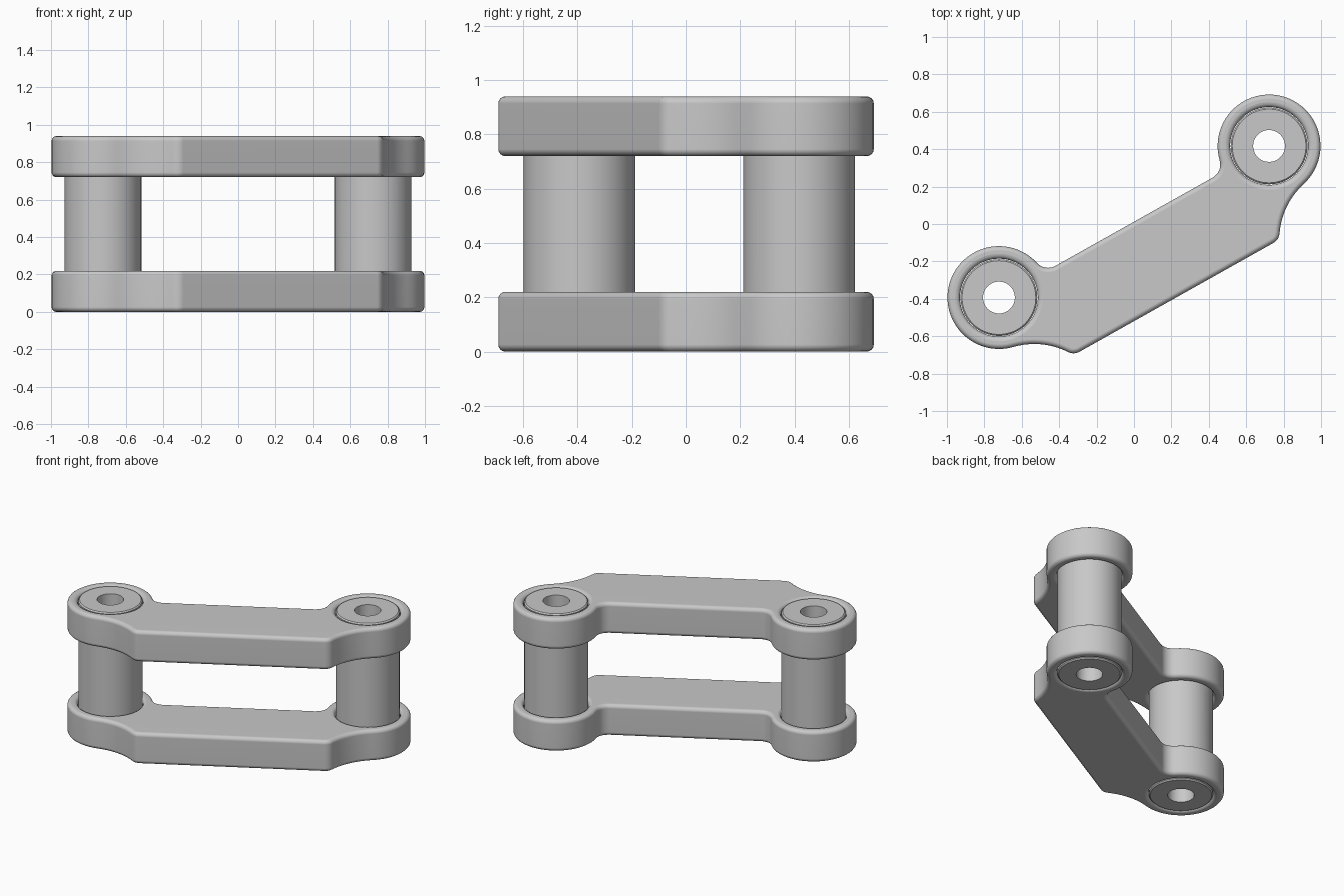
import bpy, bmesh
from math import cos, sin, radians, pi
from mathutils import Matrix, Vector

if "Cube" in bpy.data.objects:
    bpy.data.objects.remove(bpy.data.objects["Cube"])

HEIGHT, THICK = 0.94, 0.22
HALF = 0.828                 # half the pin spacing
PIN_R, BORE_R, EYE_R = 0.205, 0.085, 0.275
TILT = radians(29.3)
LINK = Matrix.Translation((0, 0.012, 0)) @ Matrix.Rotation(TILT, 4, 'Z')

steel = bpy.data.materials.new("grey_steel")
steel.use_nodes = True
steel.diffuse_color = (0.58, 0.58, 0.58, 1)
steel.node_tree.nodes["Principled BSDF"].inputs["Base Color"].default_value = steel.diffuse_color


def make_object(name, bm):
    bmesh.ops.recalc_face_normals(bm, faces=bm.faces)
    mesh = bpy.data.meshes.new(name)
    bm.to_mesh(mesh)
    bm.free()
    mesh.materials.append(steel)
    obj = bpy.data.objects.new(name, mesh)
    bpy.context.collection.objects.link(obj)
    return obj


def activate(obj):
    bpy.ops.object.select_all(action='DESELECT')
    obj.select_set(True)
    bpy.context.view_layer.objects.active = obj


def cut(obj, cutter):
    cutter.hide_render = True
    mod = obj.modifiers.new("cut", 'BOOLEAN')
    mod.object, mod.operation, mod.solver = cutter, 'DIFFERENCE', 'EXACT'
    activate(obj)
    bpy.ops.object.modifier_apply(modifier=mod.name)
    bpy.data.objects.remove(cutter)


def finish(obj):
    activate(obj)
    bpy.ops.object.shade_smooth_by_angle(angle=radians(32))
    mod = obj.modifiers.new("even_shading", 'WEIGHTED_NORMAL')
    mod.keep_sharp = True


def arc(cx, cy, r, a0, a1, n):
    angles = [radians(a0 + (a1 - a0) * i / n) for i in range(n + 1)]
    return [(cx + r * cos(a), cy + r * sin(a)) for a in angles]


def lathe(name, profile, centre, closed, steps=72):
    """Spin (radius, z) points about a vertical axis."""
    bm = bmesh.new()
    rings = [[bm.verts.new((centre.x + r * cos(2 * pi * k / steps),
                            centre.y + r * sin(2 * pi * k / steps), z))
              for k in range(steps)] for r, z in profile]
    pairs = list(zip(rings, rings[1:]))
    if closed:
        pairs.append((rings[-1], rings[0]))
    else:
        bm.faces.new(rings[0])
        bm.faces.new(rings[-1])
    for a, b in pairs:
        for k in range(steps):
            j = (k + 1) % steps
            bm.faces.new((a[k], a[j], b[j], b[k]))
    return make_object(name, bm)


# Half outline of the link: neck fillet, eye, hollow flank, heel corner
half = arc(-0.482, 0.08, 0.08, 270, 193, 8)
for piece in (arc(-HALF, 0, EYE_R, 13, 257, 40),
              arc(-0.98, -0.658, 0.4, 77, 34, 10),
              arc(-0.595, -0.4, 0.0635, 214, 270, 6)):
    half += piece[1:]
outline = half + [(-x, y) for x, y in reversed(half)]
pin_centres = {"right": LINK @ Vector((-HALF, 0, 0)),
               "left": LINK @ Vector((HALF, 0, 0))}


def make_link(name, z0):
    z1 = z0 + THICK
    bm = bmesh.new()
    base = bm.faces.new([bm.verts.new((x, y, z0)) for x, y in outline])
    new = bmesh.ops.extrude_face_region(bm, geom=[base], use_keep_orig=True)["geom"]
    bmesh.ops.translate(bm, vec=(0, 0, THICK),
                        verts=[g for g in new if isinstance(g, bmesh.types.BMVert)])
    bmesh.ops.recalc_face_normals(bm, faces=bm.faces)
    rim = [e for e in bm.edges if abs(e.verts[0].co.z - e.verts[1].co.z) < 0.001]
    bmesh.ops.bevel(bm, geom=rim, offset=0.026, segments=4, profile=0.5, affect='EDGES')
    bm.transform(LINK)
    link = make_object(name, bm)
    # Eyes with rounded rims
    r, f = PIN_R + 0.003, 0.026
    low = arc(r + f, z0 + f, f, 270, 180, 4)
    high = arc(r + f, z1 - f, f, 180, 90, 4)
    profile = [(r + f, z0 - 0.05)] + low + high + [(r + f, z1 + 0.05)]
    for centre in pin_centres.values():
        cut(link, lathe("eye_cutter", profile, centre, False))
    finish(link)


make_link("lower_link", 0)
make_link("upper_link", HEIGHT - THICK)

# Hollow pins, each with a rounded flat milled between the links
C = 0.008
pin_profile = [(BORE_R, 0), (PIN_R - C, 0), (PIN_R, C),
               (PIN_R, HEIGHT - C), (PIN_R - C, HEIGHT), (BORE_R, HEIGHT)]
for side, facing in (("right", 148), ("left", 260)):
    centre = pin_centres[side]
    pin = lathe(side + "_pin", pin_profile, centre, True)
    bm = bmesh.new()
    bmesh.ops.create_cube(bm, size=1)
    bmesh.ops.scale(bm, vec=(0.3, 0.7, 0.47), verts=bm.verts)
    ends = [e for e in bm.edges if all(v.co.x < 0 for v in e.verts)
            and abs(e.verts[0].co.y - e.verts[1].co.y) > 0.1]
    bmesh.ops.bevel(bm, geom=ends, offset=0.06, segments=6, profile=0.5, affect='EDGES')
    bm.transform(Matrix.Translation((centre.x, centre.y, HEIGHT / 2))
                 @ Matrix.Rotation(radians(facing), 4, 'Z')
                 @ Matrix.Translation((0.13 + 0.15, 0, 0)))
    cut(pin, make_object("flat_cutter", bm))
    finish(pin)
